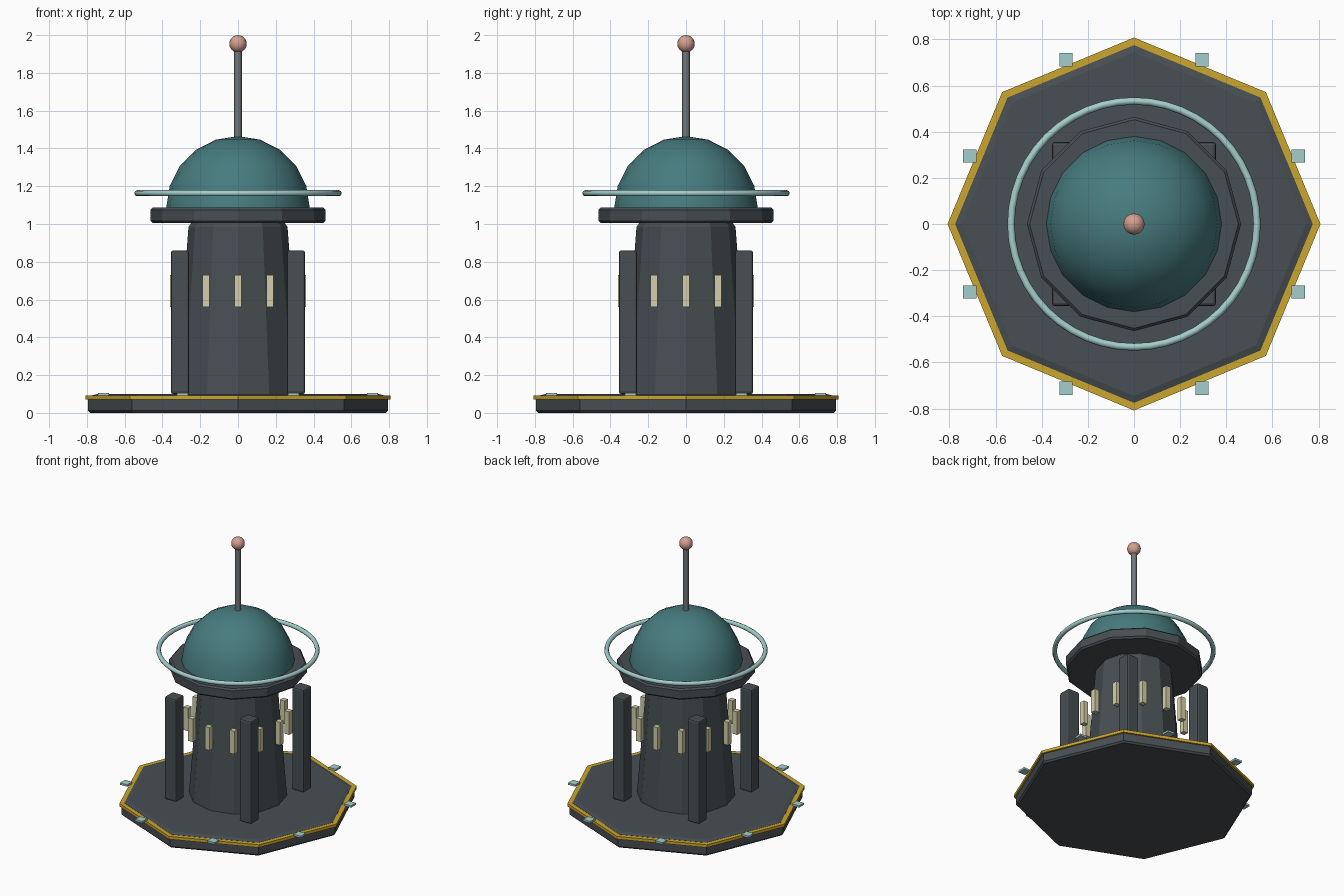
import bpy, bmesh, math
from mathutils import Matrix

if "Cube" in bpy.data.objects:
    bpy.data.objects.remove(bpy.data.objects["Cube"])


def material(name, rgb):
    lin = [((c / 255 + 0.055) / 1.055) ** 2.4 for c in rgb]
    m = bpy.data.materials.new(name)
    m.diffuse_color = (*lin, 1)
    m.use_nodes = True
    m.node_tree.nodes["Principled BSDF"].inputs["Base Color"].default_value = m.diffuse_color
    return m


dark = material("dark slate", (71, 78, 82))
gold = material("gold", (204, 166, 46))
teal = material("teal", (71, 123, 126))
pale = material("pale aqua", (163, 206, 204))
cream = material("cream", (212, 207, 168))
steel = material("steel grey", (115, 120, 124))
copper = material("soft copper", (212, 160, 144))


def finish(name, bm, mat, smooth=False, bevel=0):
    bmesh.ops.recalc_face_normals(bm, faces=bm.faces[:])
    mesh = bpy.data.meshes.new(name)
    bm.to_mesh(mesh)
    bm.free()
    mesh.materials.append(mat)
    ob = bpy.data.objects.new(name, mesh)
    bpy.context.collection.objects.link(ob)
    if bevel:
        mod = ob.modifiers.new("soft edges", "BEVEL")
        mod.width, mod.segments = bevel, 2
        mod.limit_method, mod.angle_limit = "ANGLE", math.radians(50)
    if smooth:
        mesh.shade_smooth()
    return ob


def lathe(name, profile, sides, mat, closed=False, **kw):
    """Spin (radius, z) points about z; open profiles get end caps."""
    bm = bmesh.new()
    rings = []
    for r, z in profile:
        if r == 0:
            rings.append([bm.verts.new((0, 0, z))] * sides)
        else:
            rings.append([bm.verts.new((r * math.cos(2 * math.pi * i / sides),
                                        r * math.sin(2 * math.pi * i / sides), z))
                          for i in range(sides)])
    pairs = list(zip(rings, rings[1:]))
    if closed:
        pairs.append((rings[-1], rings[0]))
    for a, b in pairs:
        for i in range(sides):
            j = (i + 1) % sides
            bm.faces.new(list(dict.fromkeys((a[i], a[j], b[j], b[i]))))
    if not closed:
        for ring, (r, z) in ((rings[0], profile[0]), (rings[-1], profile[-1])):
            if r:
                bm.faces.new(ring)
    return finish(name, bm, mat, **kw)


def box(name, centre, size, mat, **kw):
    bm = bmesh.new()
    bmesh.ops.create_cube(bm, size=1, matrix=Matrix.Translation(centre)
                          @ Matrix.Diagonal((*size, 1)))
    return finish(name, bm, mat, **kw)


# Octagonal platform with gold rim and chamfered deck
lathe("platform", [(0.783, 0), (0.795, 0.012), (0.795, 0.07)], 8, dark)
lathe("platform_trim", [(0.808, 0.07), (0.808, 0.091), (0.765, 0.091), (0.765, 0.07)],
      8, gold, closed=True)
lathe("deck", [(0.775, 0.07), (0.775, 0.092), (0.745, 0.1)], 8, dark)

# Marker plates around the rim
for k in range(8):
    a = math.radians(22.5 + 45 * k)
    box(f"rim_plate_{k + 1}", (0.77 * math.cos(a), 0.77 * math.sin(a), 0.098),
        (0.058, 0.058, 0.014), pale)

# Tapered tower and collar
lathe("tower", [(0.33, 0.1), (0.262, 0.985), (0.248, 1.005)], 12, dark)
lathe("collar", [(0.452, 1.005), (0.464, 1.017), (0.464, 1.075), (0.452, 1.087)], 12, dark)

# Corner pillars
for k, (sx, sy) in enumerate([(1, 1), (-1, 1), (-1, -1), (1, -1)]):
    box(f"pillar_{k + 1}", (sx * 0.307, sy * 0.307, 0.48), (0.096, 0.096, 0.76),
        dark, bevel=0.012)

# Window bars circling the tower
for k in range(12):
    a = math.radians(30 * k)
    box(f"window_{k + 1}", (0.34 * math.cos(a), 0.34 * math.sin(a), 0.645),
        (0.038, 0.038, 0.17), cream)

# Dome
lathe("dome", [(0.38 * math.cos(math.radians(18 * i)) if i < 5 else 0,
                1.085 + 0.38 * math.sin(math.radians(18 * i))) for i in range(6)],
      20, teal, smooth=True)

# Halo ring
lathe("halo_ring", [(0.533 + 0.016 * math.cos(math.pi * i / 4),
                     1.163 + 0.016 * math.sin(math.pi * i / 4)) for i in range(8)],
      48, pale, closed=True, smooth=True)

# Antenna mast and tip
mast = lathe("mast", [(0.02, 1.44), (0.02, 1.93)], 12, steel)
for f in mast.data.polygons:
    f.use_smooth = len(f.vertices) == 4
bm = bmesh.new()
bmesh.ops.create_uvsphere(bm, u_segments=16, v_segments=12, radius=0.046,
                          matrix=Matrix.Translation((0, 0, 1.954)))
finish("antenna_tip", bm, copper, smooth=True)

# Keep the dome's and mast's rims crisp
for name in ("dome", "mast"):
    for e in bpy.data.objects[name].data.edges:
        zs = [bpy.data.objects[name].data.vertices[v].co.z for v in e.vertices]
        low = min(v.co.z for v in bpy.data.objects[name].data.vertices)
        e.use_edge_sharp = max(zs) < low + 1e-4
